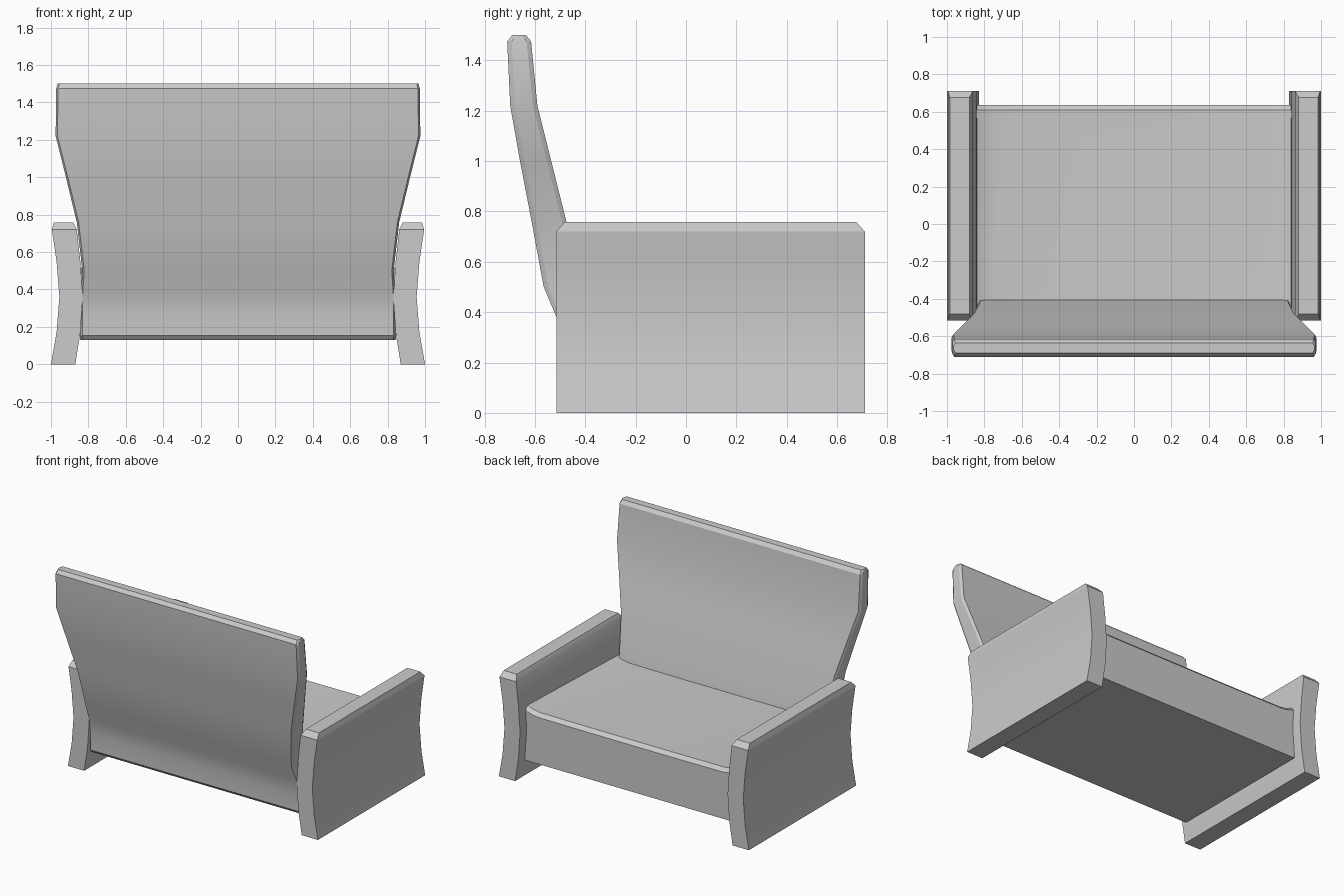
import bpy, bmesh, math

if "Cube" in bpy.data.objects:
    bpy.data.objects.remove(bpy.data.objects["Cube"], do_unlink=True)

grey = bpy.data.materials.new("light grey")
grey.use_nodes = True
colour = (0.6, 0.6, 0.6, 1)
grey.diffuse_color = colour
grey.node_tree.nodes["Principled BSDF"].inputs["Base Color"].default_value = colour


def loft(name, rings):
    """Skin a stack of equal-sized rings and cap both ends."""
    bm = bmesh.new()
    loops = [[bm.verts.new(p) for p in ring] for ring in rings]
    n = len(loops[0])
    for a, b in zip(loops, loops[1:]):
        for i in range(n):
            j = (i + 1) % n
            bm.faces.new((a[i], a[j], b[j], b[i]))
    bm.faces.new(loops[0][::-1])
    bm.faces.new(loops[-1])
    bmesh.ops.recalc_face_normals(bm, faces=bm.faces)
    mesh = bpy.data.meshes.new(name)
    bm.to_mesh(mesh)
    bm.free()
    mesh.materials.append(grey)
    obj = bpy.data.objects.new(name, mesh)
    bpy.context.collection.objects.link(obj)
    bpy.ops.object.select_all(action="DESELECT")
    obj.select_set(True)
    bpy.context.view_layer.objects.active = obj
    bpy.ops.object.shade_smooth_by_angle(angle=math.radians(22))
    return obj


# Arms: bowed slabs with a bevelled top; levels are (z, inner x, outer x, inset)
arm_levels = [(0, .87, 1, 0), (.17, .843, .97, 0), (.36, .83, .955, 0),
              (.55, .843, .97, 0), (.72, .862, .995, 0), (.757, .88, .985, .033)]
for name, s in (("left_arm", 1), ("right_arm", -1)):
    loft(name, [[(s * a, -.515 + e, z), (s * b, -.515 + e, z),
                 (s * b, .71 - e, z), (s * a, .71 - e, z)]
                for z, a, b, e in arm_levels])

# Seat: dished cushion block whose sides rise towards the arms
half = [(.845, .03), (.8, .012), (.74, .002), (.3, 0)]
sections = half + [(-x, r) for x, r in reversed(half)]
loft("seat", [[(x, -.47, .13), (x, .635, .13), (x, .635, .465 + r),
               (x, .61, .49 + r), (x, -.4, .46 + r), (x, -.47, .46 + r)]
              for x, r in sections])

# Backrest: curved flared panel; levels are (z, rear y, front y, half width)
back_levels = [(.13, -.475, -.4, .842), (.153, -.495, -.39, .842),
               (.27, -.497, -.39, .842), (.38, -.514, -.39, .84),
               (.5, -.565, -.413, .832), (.76, -.613, -.475, .862),
               (1, -.659, -.535, .92), (1.22, -.698, -.59, .975),
               (1.475, -.71, -.615, .972), (1.5, -.69, -.635, .965)]
rings = []
for z, r, f, w in back_levels:
    c = .018
    right = [(w - .01, r), (w, r + c), (w, f - c), (w - .01, f)]
    outline = right + [(-x, y) for x, y in reversed(right)]
    rings.append([(x, y, z) for x, y in outline])
loft("backrest", rings)
